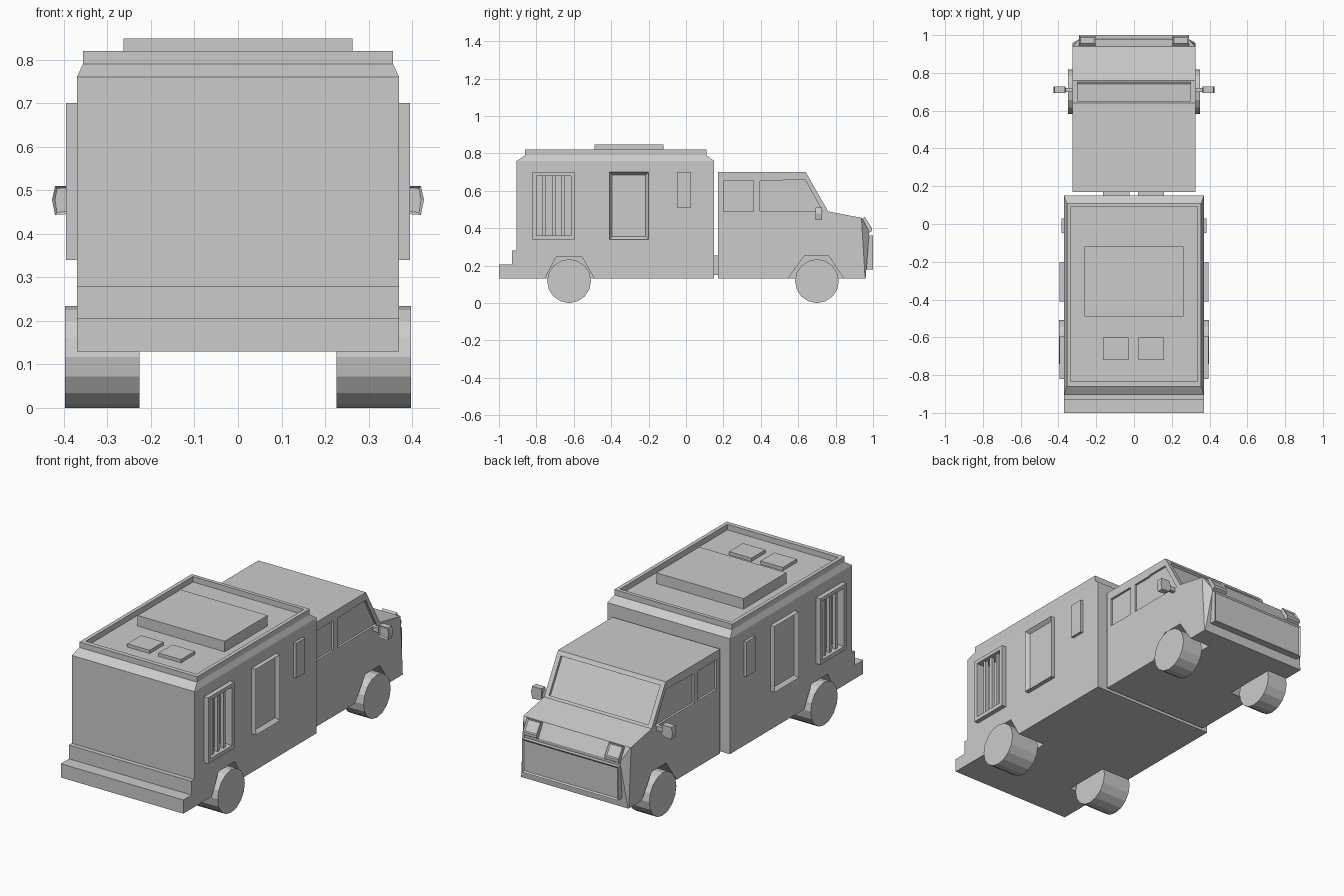
import bpy, bmesh, math
from mathutils import Vector

if "Cube" in bpy.data.objects:
    bpy.data.objects.remove(bpy.data.objects["Cube"])


def finish(name, bm):
    bmesh.ops.recalc_face_normals(bm, faces=bm.faces)
    me = bpy.data.meshes.new(name)
    bm.to_mesh(me)
    bm.free()
    ob = bpy.data.objects.new(name, me)
    bpy.context.collection.objects.link(ob)
    return ob


def loft(bm, rings):
    """Skin a list of point loops and cap both ends."""
    vs = [[bm.verts.new(p) for p in r] for r in rings]
    n = len(vs[0])
    for a, b in zip(vs, vs[1:]):
        for i in range(n):
            bm.faces.new((a[i], a[(i + 1) % n], b[(i + 1) % n], b[i]))
    bm.faces.new(vs[0])
    bm.faces.new(vs[-1])


def prism(name, pts, x0, x1, inset=None):
    """Extrude a side profile (y, z) from x0 to x1; inset = (face direction, width, depth)."""
    bm = bmesh.new()
    loft(bm, [[(x, y, z) for y, z in pts] for x in (x0, x1)])
    bmesh.ops.recalc_face_normals(bm, faces=bm.faces)
    if inset:
        d = Vector(inset[0])
        f = max(bm.faces, key=lambda f: f.normal.dot(d))
        bmesh.ops.inset_region(bm, faces=[f], thickness=inset[1])
        bmesh.ops.translate(bm, verts=f.verts, vec=-f.normal * inset[2])
    return finish(name, bm)


def rect(y0, y1, z0, z1):
    return [(y0, z0), (y1, z0), (y1, z1), (y0, z1)]


def cut(ob, cutter):
    m = ob.modifiers.new("cut", 'BOOLEAN')
    m.operation = 'DIFFERENCE'
    m.solver = 'EXACT'
    m.object = cutter
    bpy.context.view_layer.objects.active = ob
    bpy.ops.object.modifier_apply(modifier=m.name)
    bpy.data.objects.remove(cutter)


# Rear box body with chamfered roof edge and sunken roof
bm = bmesh.new()
loft(bm, [[(-w, a, z), (w, a, z), (w, b, z), (-w, b, z)] for w, a, b, z in (
    (.37, -.905, .15, .13), (.37, -.905, .15, .76), (.356, -.86, .11, .79),
    (.356, -.86, .11, .82), (.335, -.835, .09, .82), (.335, -.835, .09, .79))])
body = finish("box_body", bm)

# Roof unit and hatches
prism("roof_unit", rect(-.49, -.12, .78, .848), -.263, .263)
for x in (-.165, .025):
    prism("roof_hatch", rect(-.72, -.60, .78, .808), x, x + .135)

# Rear bumper and step
prism("rear_bumper", [(-1, .13), (-.9, .13), (-.9, .28), (-.93, .28),
                      (-.93, .205), (-1, .205)], -.37, .37)

# Cab with chamfered front corners
cab = prism("cab", [(.17, .13), (.17, .70), (.64, .70), (.76, .49),
                    (.94, .455), (.98, .38), (.96, .13)], -.325, .325)
bm = bmesh.new()
bm.from_mesh(cab.data)
for s in (-1, 1):
    bmesh.ops.bisect_plane(bm, geom=bm.verts[:] + bm.edges[:] + bm.faces[:],
                           plane_co=(s * .325, .938, .455),
                           plane_no=Vector((s, 1, .06)).normalized(), clear_outer=True)
    bmesh.ops.holes_fill(bm, edges=[e for e in bm.edges if e.is_boundary])
bmesh.ops.recalc_face_normals(bm, faces=bm.faces)
bm.to_mesh(cab.data)
bm.free()

# Windshield recess
a, b, n = Vector((.64, .70)), Vector((.76, .49)), Vector((.868, .496))
p, q = a.lerp(b, .1), a.lerp(b, .94)
cut(cab, prism("cutter", [p - n * .014, q - n * .014, q + n * .05, p + n * .05], -.3, .3))

# Front panel and links between cab and box
prism("front_panel", rect(.955, 1, .18, .362), -.29, .29, ((0, 1, 0), .012, .006))
for x in (-.165, .02):
    prism("cab_link", rect(.14, .18, .15, .255), x, x + .14)

for s in (-1, 1):
    # Wheel arches
    cut(body, prism("cutter", [(-.76, .1), (-.755, .13), (-.695, .245), (-.555, .245),
                               (-.49, .13), (-.485, .1)], s * .2, s * .5))
    cut(cab, prism("cutter", [(.54, .1), (.545, .13), (.635, .255), (.76, .255),
                              (.845, .13), (.85, .1)], s * .2, s * .5))

    # Wheels
    for name, y, x1 in (("rear_wheel", -.625, .397), ("front_wheel", .70, .35)):
        pts = [(y + .117 * math.cos(i * math.pi / 8), .117 + .117 * math.sin(i * math.pi / 8))
               for i in range(16)]
        prism(name, pts, s * .226, s * x1)

    # Cab side windows
    cut(cab, prism("cutter", rect(.20, .36, .49, .652), s * .313, s * .4))
    cut(cab, prism("cutter", [(.395, .49), (.73, .49), (.638, .657), (.52, .657),
                              (.50, .652), (.395, .652)], s * .313, s * .4))

    # Barred window: frame, opening and bars
    cut(body, prism("cutter", rect(-.80, -.615, .362, .68), s * .33, s * .5))
    frame = prism("barred_window_frame", rect(-.82, -.595, .34, .70), s * .36, s * .395)
    cut(frame, prism("cutter", rect(-.80, -.615, .362, .68), s * .3, s * .5))
    for y in (-.757, -.708, -.658):
        prism("window_bar", rect(y - .009, y + .009, .355, .685), s * .36, s * .378)

    # Plain window and small side panel
    prism("side_window", rect(-.41, -.20, .34, .70), s * .36, s * .395, ((s, 0, 0), .022, .02))
    prism("side_panel", rect(-.048, .028, .51, .70), s * .36, s * .385)

    # Headlights on the sloped nose
    prism("headlight", [(.93, .44), (.955, .461), (.995, .40), (.995, .385), (.97, .37)],
          s * .205, s * .29, ((0, .85, .5), .01, .006))

    # Wing mirrors: head and arm
    bm = bmesh.new()
    loft(bm, [[(s * x, y, z) for x, z in ((.362, .455), (.375, .447), (.42, .443), (.427, .478),
                                          (.42, .51), (.365, .51))] for y in (.693, .727)])
    bmesh.ops.recalc_face_normals(bm, faces=bm.faces)
    back = min(bm.faces, key=lambda f: f.normal.y)
    bmesh.ops.inset_region(bm, faces=[back], thickness=.007)
    bmesh.ops.translate(bm, verts=back.verts, vec=(0, .006, 0))
    finish("mirror_head", bm)
    prism("mirror_arm", rect(.70, .72, .465, .49), s * .31, s * .37)
